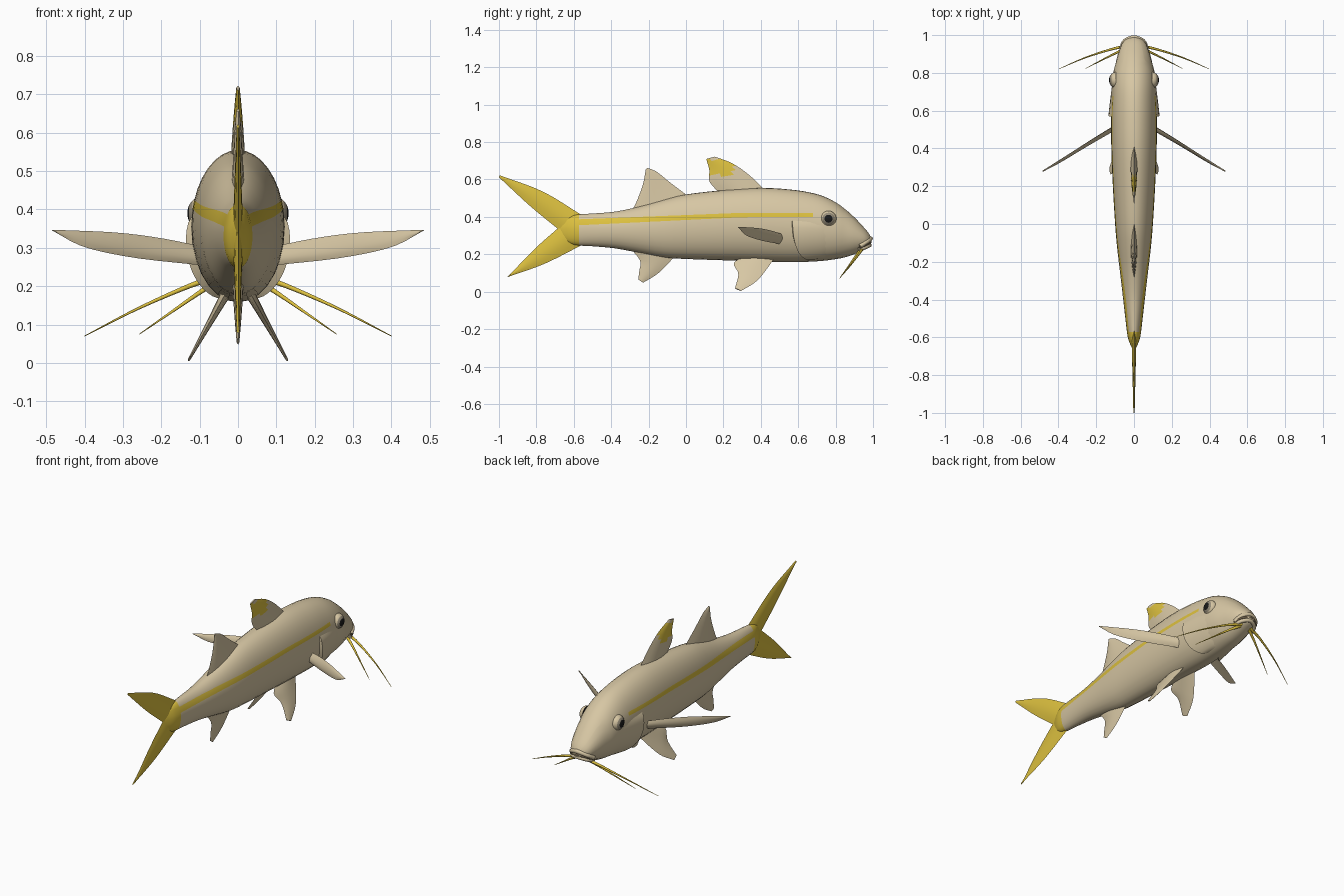
import bpy, bmesh, math
from mathutils import Vector as V

if "Cube" in bpy.data.objects:
    bpy.data.objects.remove(bpy.data.objects["Cube"])


def material(name, rgb):
    m = bpy.data.materials.new(name)
    m.diffuse_color = (*rgb, 1)
    m.use_nodes = True
    m.node_tree.nodes["Principled BSDF"].inputs["Base Color"].default_value = m.diffuse_color
    return m


MATS = [material("sand_skin", (0.68, 0.57, 0.37)),
        material("yellow", (0.72, 0.53, 0.05)),
        material("pupil_black", (0.01, 0.01, 0.01)),
        material("iris_grey", (0.30, 0.26, 0.19)),
        material("mouth_brown", (0.16, 0.12, 0.07))]
SKIN, YELLOW, BLACK, GREY, BROWN = range(5)


def spline(pts, t):
    """Catmull-Rom through pts, t counted in points."""
    i = min(int(t), len(pts) - 2)
    f = t - i
    p1, p2 = V(pts[i]), V(pts[i + 1])
    p0 = V(pts[i - 1]) if i else 2 * p1 - p2
    p3 = V(pts[i + 2]) if i + 2 < len(pts) else 2 * p2 - p1
    return 0.5 * (2 * p1 + (p2 - p0) * f + (2 * p0 - 5 * p1 + 4 * p2 - p3) * f * f
                  + (3 * p1 - p0 - 3 * p2 + p3) * f ** 3)


def loft(name, rings, rule, closed=True, angle=50):
    """Skin a list of point rings; rule(centre) gives the colour index."""
    bm = bmesh.new()
    vs = [[bm.verts.new(p) for p in r] for r in rings]
    n = len(rings[0])
    for a, b in zip(vs, vs[1:]):
        for j in range(n if closed else n - 1):
            k = (j + 1) % n
            bm.faces.new((a[j], a[k], b[k], b[j]))
    if closed:
        bm.faces.new(vs[0])
        bm.faces.new(vs[-1])
    bmesh.ops.remove_doubles(bm, verts=bm.verts, dist=0.0004)
    bmesh.ops.recalc_face_normals(bm, faces=bm.faces)
    for f in bm.faces:
        f.material_index = rule(f.calc_center_median())
    me = bpy.data.meshes.new(name)
    bm.to_mesh(me)
    bm.free()
    for m in MATS:
        me.materials.append(m)
    ob = bpy.data.objects.new(name, me)
    bpy.context.collection.objects.link(ob)
    bpy.ops.object.select_all(action='DESELECT')
    ob.select_set(True)
    bpy.context.view_layer.objects.active = ob
    bpy.ops.object.shade_smooth_by_angle(angle=math.radians(angle))
    return ob


def fin(name, lead, trail, thick, normal, rule, n=10, m=6):
    """Lens-section fin between a leading and a trailing edge, base to tip."""
    normal = V(normal)
    rings = []
    for i in range(n + 1):
        t = i / n
        a, b = spline(lead, t * (len(lead) - 1)), spline(trail, t * (len(trail) - 1))
        th = thick * (1 - 0.8 * t)
        ring = []
        for j in range(2 * m):
            v = j / m if j <= m else 2 - j / m
            s = 1 if j <= m else -1
            ring.append(a.lerp(b, v) + normal * (s * (th * math.sin(math.pi * v) + 0.001)))
        rings.append(ring)
    return loft(name, rings, rule)


def flat(pts):
    return [(0, y, z) for y, z in pts]


# Body stations: y, top z, bottom z, half width
BODY = [(-0.672, 0.36, 0.31, 0.004), (-0.65, 0.385, 0.275, 0.014), (-0.60, 0.41, 0.25, 0.033),
        (-0.50, 0.418, 0.243, 0.046), (-0.38, 0.428, 0.232, 0.06), (-0.25, 0.455, 0.208, 0.075),
        (-0.12, 0.492, 0.183, 0.09), (0.0, 0.52, 0.175, 0.10), (0.2, 0.543, 0.168, 0.112),
        (0.4, 0.555, 0.162, 0.12), (0.55, 0.547, 0.158, 0.122), (0.65, 0.533, 0.16, 0.12),
        (0.73, 0.512, 0.165, 0.117), (0.8, 0.478, 0.174, 0.11), (0.85, 0.442, 0.184, 0.098),
        (0.9, 0.398, 0.20, 0.085), (0.95, 0.345, 0.222, 0.066), (0.975, 0.315, 0.237, 0.046),
        (0.99, 0.29, 0.252, 0.02)]


def stripe(y):
    """Stripe lower and upper height at y."""
    mid = 0.37 + 0.04 * min(1, (y + 0.6) / 0.9)
    half = 0.016 - 0.006 * (y + 0.6) / 1.3
    return mid - half, mid + half


def skin(y, ang, out=0.0):
    """Point on the body surface, pushed out sideways."""
    for a, b in zip(BODY, BODY[1:]):
        if a[0] <= y <= b[0]:
            break
    _, top, bot, w = V(a).lerp(V(b), (y - a[0]) / (b[0] - a[0]))
    return V(((w + out) * math.cos(ang), y, (top + bot) / 2 + ((top - bot) / 2 + out) * math.sin(ang)))


rings = []
for i in range(3 * (len(BODY) - 1) + 1):
    y, top, bot, w = spline(BODY, i / 3)
    mid, h = (top + bot) / 2, (top - bot) / 2
    lo, hi = (math.asin(max(-0.8, min(0.8, (z - mid) / h))) for z in stripe(y))
    if hi - lo < 0.05:
        hi = lo + 0.05
    q = math.pi / 2
    angs = [-q + (lo + q) * k / 8 for k in range(9)] + [hi + (q - hi) * k / 7 for k in range(8)]
    half = [V((w * math.cos(a), y, mid + h * math.sin(a))) for a in angs]
    rings.append(half + [V((-p.x, p.y, p.z)) for p in half[-2:0:-1]])


def body_rule(c):
    if c.y < -0.585:
        return YELLOW
    lo, hi = stripe(c.y)
    return YELLOW if c.y < 0.68 and lo < c.z < hi and abs(c.x) > 0.01 else SKIN


loft("body", rings, body_rule)

# Tail and the fins on the centre line
X = (1, 0, 0)
fin("tail_upper_lobe", flat([(-0.55, 0.405), (-0.765, 0.535), (-0.995, 0.622)]),
    flat([(-0.665, 0.32), (-0.83, 0.455), (-1.0, 0.612)]), 0.012, X, lambda c: YELLOW)
fin("tail_lower_lobe", flat([(-0.55, 0.253), (-0.755, 0.15), (-0.955, 0.078)]),
    flat([(-0.67, 0.352), (-0.81, 0.228), (-0.945, 0.088)]), 0.012, X, lambda c: YELLOW)
fin("front_dorsal_fin", flat([(0.43, 0.535), (0.34, 0.622), (0.25, 0.685), (0.155, 0.722)]),
    flat([(0.18, 0.525), (0.125, 0.59), (0.125, 0.65), (0.108, 0.71)]), 0.018, X,
    lambda c: YELLOW if c.z > 0.625 and c.y < 0.25 and c.z < 0.705 else SKIN)
fin("rear_dorsal_fin", flat([(0.02, 0.505), (-0.08, 0.58), (-0.155, 0.64), (-0.205, 0.662)]),
    flat([(-0.29, 0.435), (-0.265, 0.48), (-0.23, 0.575), (-0.215, 0.655)]), 0.016, X, lambda c: SKIN)
fin("anal_fin", flat([(-0.06, 0.19), (-0.11, 0.135), (-0.16, 0.09), (-0.23, 0.048)]),
    flat([(-0.295, 0.23), (-0.245, 0.165), (-0.25, 0.11), (-0.255, 0.065)]), 0.014, X, lambda c: SKIN)


def tube(name, path, r0, r1, colour, n=12):
    """Round tube along a spline, radius r0 to r1."""
    last = len(path) - 1
    rings = []
    for i in range(n + 1):
        t = i / n * last
        p = spline(path, t)
        d = (spline(path, min(t + 0.05, last)) - spline(path, max(t - 0.05, 0))).normalized()
        u = d.cross(V((0, 0, 1))).normalized()
        w = d.cross(u)
        r = r0 + (r1 - r0) * i / n
        rings.append([p + r * (u * math.cos(a) + w * math.sin(a))
                      for a in (k * math.pi / 4 for k in range(8))])
    return loft(name, rings, lambda c: colour)


for side, s in (("right", 1), ("left", -1)):
    # Paired fins
    fin(side + "_pectoral_fin",
        [(s * x, y, z) for x, y, z in [(0.10, 0.52, 0.305), (0.20, 0.46, 0.325), (0.32, 0.385, 0.34), (0.485, 0.28, 0.347)]],
        [(s * x, y, z) for x, y, z in [(0.10, 0.50, 0.255), (0.27, 0.40, 0.274), (0.40, 0.32, 0.302), (0.48, 0.28, 0.343)]],
        0.01, (s * 0.53, 0.85, 0), lambda c: SKIN)

    def pelvic(pts):
        return [(s * (0.04 + (0.165 - z) * 0.56), y, z) for y, z in pts]
    fin(side + "_pelvic_fin", pelvic([(0.47, 0.175), (0.42, 0.105), (0.37, 0.05), (0.295, 0.004)]),
        pelvic([(0.30, 0.185), (0.255, 0.15), (0.28, 0.095), (0.262, 0.018)]),
        0.012, (s * 0.87, 0, 0.49), lambda c: SKIN)

    # Chin barbels
    for kind, pts in (("outer", [(0.03, 0.945, 0.232), (0.12, 0.925, 0.203), (0.26, 0.88, 0.142), (0.4, 0.82, 0.07)]),
                      ("inner", [(0.03, 0.935, 0.226), (0.09, 0.908, 0.19), (0.17, 0.868, 0.135), (0.257, 0.823, 0.075)])):
        tube(f"{side}_{kind}_barbel", [(s * x, y, z) for x, y, z in pts], 0.009, 0.001, YELLOW)

    # Gill cover: shell lifted off the body towards its rear edge
    rings = []
    for i in range(15):
        a = math.radians(-72 + 82 * i / 14)
        rear = 0.57 + 0.10 * (1 - i / 14) ** 2.5
        end = math.sin(math.pi * min(1, (i + 0.0) / 14)) ** 0.5
        ring = [skin(0.76 + (rear - 0.76) * u / 8, a, -0.002 + 0.022 * end * u / 8) for u in range(9)]
        ring.append(skin(rear - 0.004, a, -0.006))
        rings.append([V((s * p.x, p.y, p.z)) for p in ring])
    loft(side + "_gill_cover", rings, lambda c: SKIN, closed=False)

    # Eye: flattened dome coloured by distance from its centre
    cy, cz = 0.762, 0.39
    rings = []
    for i in range(10):
        e = math.pi / 2 * i / 9
        r = 0.042 * math.sin(e) + 0.0005
        rings.append([V((s * (0.096 + 0.036 * math.cos(e)), cy + r * math.cos(k * math.pi / 12),
                         cz + r * math.sin(k * math.pi / 12))) for k in range(24)])

    def eye_rule(c):
        r = math.hypot(c.y - cy, c.z - cz)
        return BLACK if r < 0.024 else GREY if r < 0.033 else SKIN
    loft(side + "_eye", rings, eye_rule)

# Lips and mouth line wrapped round the snout
for name, pts, r, col in (
        ("upper_lip", [(0.066, 0.93, 0.243), (0.048, 0.968, 0.268), (0, 0.987, 0.284)], 0.012, SKIN),
        ("mouth_line", [(0.068, 0.928, 0.236), (0.05, 0.967, 0.254), (0, 0.986, 0.266)], 0.007, BROWN),
        ("lower_lip", [(0.062, 0.925, 0.226), (0.045, 0.963, 0.239), (0, 0.982, 0.249)], 0.011, SKIN)):
    tube(name, pts + [(-x, y, z) for x, y, z in pts[-2::-1]], r, r, col, n=16)
